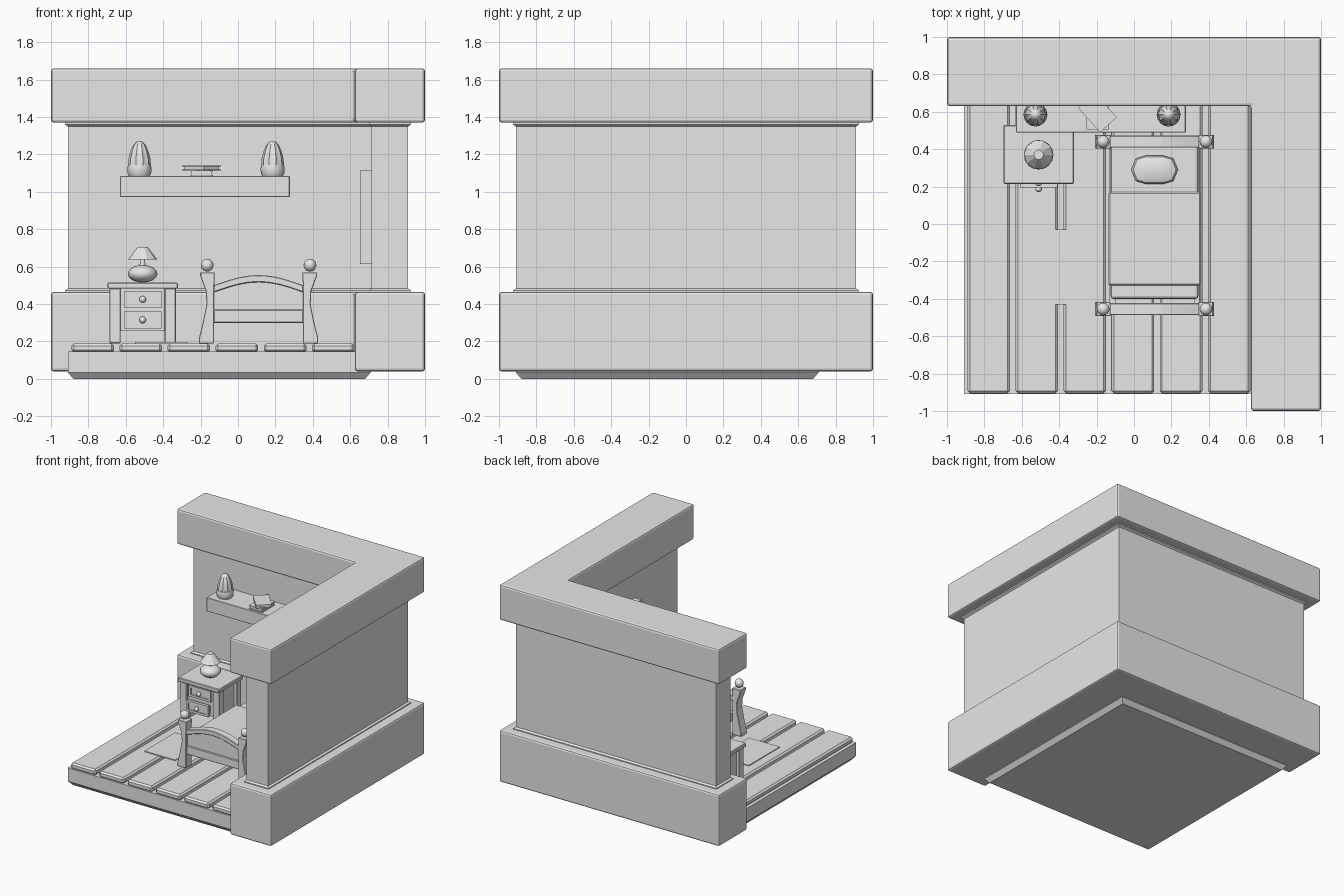
import bpy, bmesh, math
from mathutils import Matrix

cube = bpy.data.objects.get("Cube")
if cube:
    bpy.data.objects.remove(cube, do_unlink=True)

clay = bpy.data.materials.new("plain grey")
clay.use_nodes = True
clay.diffuse_color = (0.8, 0.8, 0.8, 1)
clay.node_tree.nodes["Principled BSDF"].inputs["Base Color"].default_value = (0.8, 0.8, 0.8, 1)


def finish(name, bm, bevel=0, smooth=False, segments=1):
    bmesh.ops.recalc_face_normals(bm, faces=bm.faces)
    mesh = bpy.data.meshes.new(name)
    bm.to_mesh(mesh)
    bm.free()
    mesh.materials.append(clay)
    ob = bpy.data.objects.new(name, mesh)
    bpy.context.collection.objects.link(ob)
    if bevel:
        mod = ob.modifiers.new("soft edges", 'BEVEL')
        mod.width, mod.segments = bevel, segments
        mod.limit_method = 'ANGLE'
    if smooth:
        bpy.ops.object.select_all(action='DESELECT')
        ob.select_set(True)
        bpy.context.view_layer.objects.active = ob
        bpy.ops.object.shade_smooth_by_angle(angle=math.radians(40))
    return ob


def loft(name, rings, **kw):
    """Skin a stack of equal-length rings of 3D points and cap both ends."""
    bm = bmesh.new()
    rows = [[bm.verts.new(p) for p in ring] for ring in rings]
    n = len(rows[0])
    for a, b in zip(rows, rows[1:]):
        for i in range(n):
            j = (i + 1) % n
            bm.faces.new((a[i], a[j], b[j], b[i]))
    bm.faces.new(rows[0])
    bm.faces.new(rows[-1])
    return finish(name, bm, **kw)


def box(name, x, y, z, **kw):
    rect = [(x[0], y[0]), (x[1], y[0]), (x[1], y[1]), (x[0], y[1])]
    return loft(name, [[(*p, h) for p in rect] for h in z], **kw)


def slab_y(name, outline, y, **kw):
    """Extrude an x-z outline along y."""
    return loft(name, [[(a, d, b) for a, b in outline] for d in y], **kw)


def turned(name, centre, profile, sides=16, rib=0, smooth=True):
    """Revolve (radius, height) pairs; rib makes alternate sides sink in."""
    rings = []
    for r, h in profile:
        ring = []
        for i in range(sides):
            a = 2 * math.pi * i / sides
            q = r * (1 - rib * (i % 2))
            ring.append((centre[0] + q * math.cos(a), centre[1] + q * math.sin(a), h))
        rings.append(ring)
    return loft(name, rings, smooth=smooth)


def ball(name, centre, size, **kw):
    bm = bmesh.new()
    bmesh.ops.create_uvsphere(bm, u_segments=16, v_segments=10, radius=1,
                              matrix=Matrix.Translation(centre) @ Matrix.Diagonal((*size, 1)))
    return finish(name, bm, smooth=True, **kw)


# L-shaped walls: inset shrinks the footprint evenly
def corner(inset, z):
    o, i = 1 - inset, 0.63 + inset
    return [(x, y, z) for x, y in
            ((-o, o), (-o, i), (i - 0.005, i), (i - 0.005, -o), (o, -o), (o, o))]


loft("lower_wall_band", [corner(0, 0.04), corner(0, 0.465)], bevel=0.015, segments=2)
loft("upper_wall_band", [corner(0, 1.37), corner(0, 1.66)], bevel=0.015, segments=2)
loft("wall", [corner(d, z) for d, z in
              ((0.075, 0.45), (0.075, 0.472), (0.09, 0.482), (0.09, 1.35), (0.075, 1.36), (0.075, 1.39))])

# Floor base with chamfered underside, then planks
def square(inset, z):
    a, b = -0.91 + inset, 0.71 - inset
    return [(a, a, z), (b, a, z), (b, b, z), (a, b, z)]


loft("floor_base", [square(0.03, 0), square(0, 0.035), square(0, 0.145)])
for i in range(6):
    left = -0.89 + 0.257 * i
    box(f"floor_plank_{i + 1}", (left, left + 0.227), (-0.905, 0.7), (0.14, 0.19), bevel=0.013)
box("rug", (-0.55, -0.27), (-0.43, -0.03), (0.188, 0.197))

# Bed: curved posts with ball tops and arched end boards
BED = 0.11
post = [(0.315, 0.19), (0.318, 0.19), (0.318, 0.22), (0.298, 0.3), (0.278, 0.4),
        (0.282, 0.47), (0.312, 0.55), (0.312, 0.57), (0.235, 0.57), (0.235, 0.55),
        (0.238, 0.47), (0.238, 0.19)]


def arch(x, low):
    return low + 0.055 * math.cos(x / 0.24 * math.pi / 2)


span = [-0.24 + 0.04 * i for i in range(13)]
for end, y in (("foot", -0.455), ("head", 0.44)):
    for side, s in (("right", -1), ("left", 1)):
        slab_y(f"{end}_post_{side}", [(BED + s * x, z) for x, z in post],
               (y - 0.037, y + 0.037), bevel=0.005)
        ball(f"{end}_knob_{side}", (BED + s * 0.275, y, 0.608), (0.034, 0.034, 0.034))
    top = [(BED + x, arch(x, 0.5)) for x in span]
    under = [(BED + x, arch(x, 0.462)) for x in reversed(span)]
    slab_y(f"{end}board_arch", top + under, (y - 0.032, y + 0.032), bevel=0.004)
    slab_y(f"{end}board_panel", [(BED - 0.24, 0.3), (BED + 0.24, 0.3)] + under[:1]
           + under[1:], (y - 0.015, y + 0.015))
    box(f"{end}board_rail", (BED - 0.24, BED + 0.24), (y - 0.025, y + 0.025), (0.3, 0.37), bevel=0.004)

for side, s in (("right", -1), ("left", 1)):
    edge = BED + s * 0.225
    box(f"bed_rail_{side}", (edge - 0.015, edge + 0.015), (-0.44, 0.43), (0.3, 0.37))
box("mattress", (BED - 0.235, BED + 0.235), (-0.4, 0.42), (0.32, 0.445), bevel=0.015, segments=2)
box("blanket", (BED - 0.247, BED + 0.247), (-0.33, 0.17), (0.36, 0.46), bevel=0.008)
pillow = [(0.125, 0), (0.1, 0.06), (0.05, 0.075), (-0.05, 0.075), (-0.1, 0.06),
          (-0.125, 0), (-0.1, -0.06), (-0.05, -0.075), (0.05, -0.075), (0.1, -0.06)]
loft("pillow", [[(BED + x * f, 0.29 + y * f, z) for x, y in pillow]
                for f, z in ((0.8, 0.44), (0.98, 0.455), (1, 0.465), (0.92, 0.48), (0.6, 0.492))],
     smooth=True)

# Bedside table with legs, drawers and knobs
TX = -0.51
box("table_top", (TX - 0.188, TX + 0.188), (0.215, 0.53), (0.482, 0.515), bevel=0.005)
box("table_body", (TX - 0.15, TX + 0.15), (0.25, 0.51), (0.255, 0.485))
for s in (-1, 1):
    for y in (0.26, 0.49):
        x = TX + s * 0.148
        box("table_leg", (x - 0.03, x + 0.03), (y - 0.03, y + 0.03), (0.19, 0.485), bevel=0.004)
for z, y in ((0.425, 0.232), (0.315, 0.2)):
    box("drawer_box", (TX - 0.085, TX + 0.085), (y + 0.01, 0.3), (z - 0.035, z + 0.03))
    box("drawer_panel", (TX - 0.08, TX + 0.08), (y + 0.004, y + 0.02), (z - 0.03, z + 0.03))
    for s in (-1, 1):
        x, h = TX + s * 0.09, z + s * 0.036
        box("drawer_stile", (x - 0.01, x + 0.01), (y - 0.004, y + 0.02), (z - 0.045, z + 0.045))
        box("drawer_rail", (TX - 0.09, TX + 0.09), (y - 0.004, y + 0.02), (h - 0.009, h + 0.009))
    ball("drawer_knob", (TX, y - 0.012, z), (0.018, 0.018, 0.018))

# Lamp
ball("lamp_base", (TX, 0.37, 0.562), (0.079, 0.079, 0.047))
turned("lamp_neck", (TX, 0.37), [(0.022, 0.59), (0.014, 0.62), (0.014, 0.69)], sides=10)
turned("lamp_shade", (TX, 0.37), [(0.079, 0.638), (0.026, 0.706)], sides=10, smooth=False)

# Wall shelf with two potted cacti and two books
box("wall_shelf", (-0.63, 0.277), (0.49, 0.73), (0.972, 1.085), bevel=0.003)
for x in (-0.527, 0.185):
    turned("plant_pot", (x, 0.585), [(0.056, 1.085), (0.063, 1.1), (0.064, 1.13), (0.06, 1.145)])
    turned("cactus", (x, 0.585), [(0.062, 1.14), (0.058, 1.18), (0.049, 1.215), (0.034, 1.25),
                                  (0.018, 1.267), (0.004, 1.271)], sides=20, rib=0.13)


def book(name, centre, size, z, turn):
    w, d, h = size
    for part, trim, lo, hi in (("cover_low", 0, 0, 0.2), ("pages", 0.006, 0.2, 0.8), ("cover_top", 0, 0.8, 1)):
        ob = box(f"{name}_{part}", (-w / 2 + trim, w / 2 - trim), (-d / 2 + trim, d / 2 - trim),
                 (h * lo, h * hi))
        ob.location = (*centre, z)
        ob.rotation_euler.z = turn


book("lower_book", (-0.195, 0.59), (0.12, 0.17, 0.03), 1.085, 0)
book("upper_book", (-0.195, 0.595), (0.12, 0.175, 0.026), 1.115, math.radians(42))

# Framed window on the inner side wall
box("window_pane", (0.695, 0.73), (-0.35, 0.15), (0.64, 1.09))
for y in (-0.35, 0.11):
    box("window_side", (0.655, 0.72), (y, y + 0.04), (0.615, 1.112))
for z in (0.615, 0.84, 1.067):
    box("window_bar", (0.653, 0.72), (-0.352, 0.152), (z, z + 0.046))
box("window_mullion", (0.66, 0.72), (-0.12, -0.08), (0.63, 1.1))
